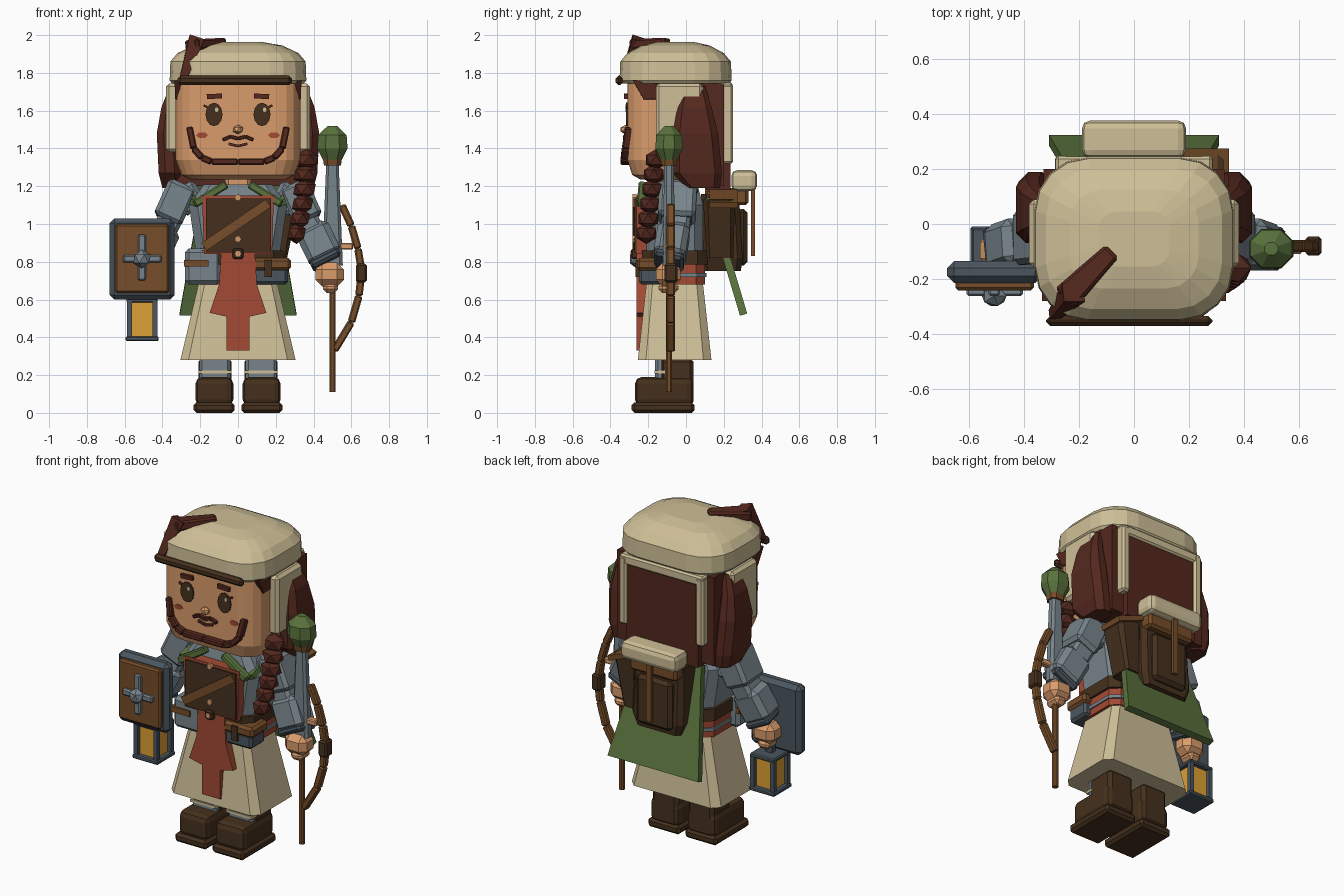
import bpy, bmesh, math
from mathutils import Vector, Matrix

cube = bpy.data.objects.get("Cube")
if cube:
    bpy.data.objects.remove(cube, do_unlink=True)


def material(name, rgb):
    lin = [(c / 255 / 12.92) if c < 11 else ((c / 255 + .055) / 1.055) ** 2.4 for c in rgb] + [1]
    m = bpy.data.materials.new(name)
    m.use_nodes = True
    m.diffuse_color = lin
    m.node_tree.nodes["Principled BSDF"].inputs["Base Color"].default_value = lin
    return m


cream = material("cream cloth", (206, 191, 151))
skin = material("skin", (217, 156, 108))
hair = material("dark red hair", (84, 40, 30))
leather = material("dark leather", (69, 48, 29))
wood = material("brown wood", (118, 77, 41))
steel = material("grey cloth", (119, 132, 139))
slate = material("dark slate", (75, 86, 95))
red = material("red cloth", (163, 74, 52))
green = material("green cloth", (89, 114, 61))
amber = material("amber glass", (222, 160, 52))


def finish(name, bm, mat, bevel=0, segs=1):
    if bevel:
        bmesh.ops.bevel(bm, geom=bm.edges[:], offset=bevel, segments=segs, affect='EDGES', profile=.5)
    bmesh.ops.recalc_face_normals(bm, faces=bm.faces)
    mesh = bpy.data.meshes.new(name)
    bm.to_mesh(mesh)
    bm.free()
    mesh.materials.append(mat)
    ob = bpy.data.objects.new(name, mesh)
    bpy.context.scene.collection.objects.link(ob)
    return ob


def span(name, x, y, z, mat, bevel=0, segs=1):
    """Box given by its (low, high) extent on each axis."""
    bm = bmesh.new()
    size = [abs(a[1] - a[0]) for a in (x, y, z)]
    mid = [sum(a) / 2 for a in (x, y, z)]
    bmesh.ops.create_cube(bm, size=1, matrix=Matrix.Translation(mid) @ Matrix.Diagonal((*size, 1)))
    return finish(name, bm, mat, bevel, segs)


def beam(name, a, b, w, d, mat, bevel=0, taper=1):
    """Box running from a to b; w across the front, d in depth."""
    a, b = Vector(a), Vector(b)
    t = (b - a).normalized()
    side = t.cross(Vector((0, 1, 0))).normalized()
    deep = side.cross(t)
    bm = bmesh.new()
    rings = [[bm.verts.new(p + side * i * w / 2 * k + deep * j * d / 2 * k)
              for i, j in ((-1, -1), (1, -1), (1, 1), (-1, 1))] for p, k in ((a, 1), (b, taper))]
    bm.faces.new(rings[0])
    bm.faces.new(rings[1])
    for i in range(4):
        bm.faces.new((rings[0][i], rings[0][i - 1], rings[1][i - 1], rings[1][i]))
    return finish(name, bm, mat, bevel)


def loft(name, rings, mat, corner=.3, n=1):
    """Stack of rounded rectangles: (z, centre x, centre y, half x, half y)."""
    bm = bmesh.new()
    loops = []
    for z, cx, cy, hx, hy in rings:
        r = corner * min(hx, hy)
        pts = []
        for q, (sx, sy) in enumerate(((1, 1), (-1, 1), (-1, -1), (1, -1))):
            for k in range(n + 1):
                a = math.pi / 2 * (q + k / n)
                pts.append(bm.verts.new((cx + sx * (hx - r) + r * math.cos(a),
                                         cy + sy * (hy - r) + r * math.sin(a), z)))
        loops.append(pts)
    for lo, hi in zip(loops, loops[1:]):
        for i in range(len(lo)):
            bm.faces.new((lo[i - 1], lo[i], hi[i], hi[i - 1]))
    bm.faces.new(loops[0])
    bm.faces.new(loops[-1])
    return finish(name, bm, mat)


def prism(name, pts, y, mat):
    """Outline in x and z, pushed through the y extent."""
    bm = bmesh.new()
    f = bm.faces.new([bm.verts.new((px, y[0], pz)) for px, pz in pts])
    new = bmesh.ops.extrude_face_region(bm, geom=[f])["geom"]
    bmesh.ops.translate(bm, vec=(0, y[1] - y[0], 0), verts=[v for v in new if isinstance(v, bmesh.types.BMVert)])
    return finish(name, bm, mat)


def ball(name, c, r, mat):
    bm = bmesh.new()
    bmesh.ops.create_icosphere(bm, subdivisions=1, radius=1,
                               matrix=Matrix.Translation(c) @ Matrix.Diagonal((*r, 1)))
    return finish(name, bm, mat)


def disc(name, x, y, z, rx, rz, mat, sides=12):
    ring = [(x + rx * math.cos(i * math.tau / sides), z + rz * math.sin(i * math.tau / sides)) for i in range(sides)]
    return prism(name, ring, (y, y + .02), mat)


def chain(name, pts, w, d, mat):
    for a, b in zip(pts, pts[1:]):
        beam(name, a, b, w, d, mat, w * .2)


# Head, hat and hair at the back
loft("head", [(1.235, 0, -.07, .25, .17), (1.26, 0, -.07, .30, .215), (1.34, 0, -.07, .33, .24),
              (1.76, 0, -.07, .33, .24)], skin, .5, 4)
loft("neck", [(1.14, 0, -.08, .07, .07), (1.26, 0, -.08, .07, .07)], skin)
loft("hat", [(1.745, 0, -.055, .35, .285), (1.76, 0, -.055, .362, .297), (1.86, 0, -.055, .358, .293),
             (1.905, 0, -.055, .32, .255), (1.945, 0, -.055, .235, .18), (1.963, 0, -.055, .13, .1)], cream, .65, 4)
span("hat_band", (-.32, .285), (-.372, -.335), (1.735, 1.785), leather, .015)
beam("hat_lock", (-.25, -.27, 1.945), (-.08, -.1, 1.965), .06, .1, hair, .01, .65)
beam("hat_lock_end", (-.22, -.25, 1.98), (-.29, -.33, 1.77), .08, .07, hair, 0, .5)
span("hair_cap", (-.33, .33), (-.03, .2), (1.2, 1.745), hair)
span("hair_back", (-.245, .245), (.1, .235), (1.18, 1.7), hair)
span("hood_back_top", (-.285, .285), (.15, .246), (1.69, 1.75), cream, .01)

for s in (-1, 1):
    span("hood_back_side", (s * .235, s * .288), (.17, .25), (1.32, 1.74), cream, .012)
    span("hood_ear_flap", (s * .31, s * .382), (-.16, .09), (1.38, 1.745), cream, .018)
    loft("side_lock", [(1.19, s * .345, .09, .055, .09), (1.27, s * .36, .06, .06, .13),
                       (1.48, s * .37, .05, .06, .12), (1.62, s * .36, .045, .045, .09),
                       (1.73, s * .33, .04, .03, .06)], hair, .6)
    beam("temple_hair", (s * .318, -.17, 1.76), (s * .325, -.17, 1.66), .035, .22, hair, 0, .5)

    # Face details
    disc("eye", s * .127, -.318, 1.58, .045, .062, leather)
    disc("eye_shine", s * .127 + .014, -.321, 1.605, .01, .013, cream, 6)
    beam("eyebrow", (s * .085, -.315, 1.678), (s * .165, -.315, 1.674), .026, .025, hair)
    beam("eyelash", (s * .162, -.31, 1.618), (s * .182, -.31, 1.628), .012, .02, hair)
    disc("cheek", s * .19, -.313, 1.47, .032, .017, red, 6)
    chain("moustache", [(0, -.322, 1.452), (s * .04, -.322, 1.463), (s * .08, -.318, 1.445)], .018, .025, hair)
    chain("beard", [(0, -.32, 1.33), (s * .14, -.32, 1.33), (s * .19, -.318, 1.35), (s * .235, -.312, 1.4),
                    (s * .257, -.295, 1.51)], .035, .055, hair)
    beam("mouth", (0, -.313, 1.412), (s * .05, -.313, 1.425), .014, .02, hair)
ball("nose", (0, -.32, 1.5), (.03, .03, .025), skin)

# Braid over the left shoulder
for i in range(6):
    ball("braid_bead", (.36 - .004 * i * i / 2, -.16 - .01 * i, 1.34 - .078 * i),
         (.075 - .004 * i, .06, .056), hair)

# Torso, belt and skirt
loft("torso", [(.68, 0, -.06, .2, .15), (.9, 0, -.06, .23, .15), (1.1, 0, -.06, .26, .15),
               (1.21, 0, -.06, .18, .12)], steel)
loft("skirt", [(.28, 0, -.06, .305, .195), (.7, 0, -.06, .205, .148)], cream, .22)
for name, lo, hi, grow, mat in (("sash_low", .68, .72, .012, red), ("sash_trim", .72, .74, .02, steel),
                                ("sash_high", .74, .785, .012, red), ("belt", .785, .86, .025, leather)):
    loft(name, [(z, 0, -.06, .215 + grow, .148 + grow) for z in (lo, hi)], mat)

# Tabard and chest panel
prism("tabard", [(-.19, 1.15), (.19, 1.15), (.18, .84), (.09, .84), (.1, .68), (.15, .53), (.062, .51), (.062, .33),
                 (-.062, .33), (-.062, .51), (-.15, .53), (-.1, .68), (-.09, .84), (-.18, .84)], (-.262, -.2), red)
span("chest_panel", (-.17, .175), (-.272, -.25), (.85, 1.135), leather)
beam("chest_strap", (-.18, -.272, .88), (.16, -.272, 1.11), .05, .02, wood)
span("buckle", (-.028, .028), (-.29, -.25), (.815, .87), leather, .008)
disc("buckle_stud", 0, -.294, .842, .016, .016, skin, 6)
for z in (.92, 1.14):
    disc("panel_stud", 0, -.282, z, .018, .02, skin, 5)
for s in (-1, 1):
    beam("collar", (s * .23, -.235, 1.105), (s * .06, -.225, 1.21), .042, .05, green, .008)
    beam("collar_side", (s * .23, -.21, 1.11), (s * .2, .06, 1.19), .05, .03, green)

# Belt pouches
span("right_pouch", (-.28, -.09), (-.24, -.11), (.68, .87), steel, .02)
span("right_pouch_strap", (-.285, -.155), (-.25, -.11), (.775, .81), wood)
span("left_pouch", (.07, .265), (-.25, -.11), (.68, .77), slate, .015)
span("left_pouch_flap", (.04, .28), (-.26, -.1), (.755, .82), wood, .015)
span("left_pouch_clasp", (.14, .18), (-.268, -.245), (.72, .81), leather)

# Arms, legs and boots
for s in (-1, 1):
    beam("shoulder", (s * .2, -.04, 1.17), (s * .32, -.04, 1.1), .15, .18, steel, .02)
    beam("pauldron", (s * .29, -.04, 1.21), (s * .375, -.05, 1.02), .16, .2, steel, .02)
    beam("upper_sleeve", (s * .32, -.04, 1.1), (s * .44, -.07, .87), .13, .15, steel, .02)
    beam("cuff", (s * .385, -.06, .985), (s * .47, -.09, .81), .185, .17, steel, .03)
    beam("cuff_trim", (s * .455, -.085, .83), (s * .475, -.095, .79), .17, .16, slate, .015)
    span("hand", (s * .41, s * .56), (-.16, -.03), (.67, .795), skin, .035)
    span("fingers", (s * .45, s * .53), (-.145, -.04), (.635, .69), skin, .02)
    span("greave", (s * .04, s * .205), (-.163, -.115), (.17, .3), steel, .015)
    span("greave_trim", (s * .035, s * .21), (-.168, -.11), (.208, .224), cream)
    span("boot_shaft", (s * .035, s * .21), (-.14, .04), (.04, .29), leather, .02)
    span("boot", (s * .025, s * .225), (-.27, .04), (.035, .19), leather, .035, 2)
    span("boot_sole", (s * .018, s * .235), (-.288, .045), (0, .055), leather, .015)

# Shield on the right arm
span("shield_frame", (-.68, -.335), (-.215, -.135), (.6, 1.03), slate, .025)
span("shield_panel", (-.65, -.365), (-.242, -.2), (.635, 1.0), wood, .01)
span("shield_bar_tall", (-.53, -.488), (-.262, -.23), (.7, .945), steel, .008)
span("shield_bar_wide", (-.61, -.405), (-.262, -.23), (.795, .835), steel, .008)
ball("shield_boss", (-.509, -.262, .815), (.05, .042, .05), steel)

# Lantern below the right hand
span("lantern_glass", (-.565, -.45), (-.155, -.04), (.4, .585), amber)
span("lantern_base", (-.595, -.42), (-.185, -.01), (.38, .405), slate, .006)
span("lantern_top", (-.59, -.425), (-.18, -.015), (.585, .61), slate, .006)
span("lantern_handle", (-.53, -.485), (-.115, -.08), (.6, .67), slate)
for x in (-.575, -.44):
    for y in (-.165, -.03):
        span("lantern_post", (x - .013, x + .013), (y - .013, y + .013), (.39, .6), slate)

# Staff and bow in the left hand
loft("staff_rod", [(.11, .5, -.09, .016, .016), (.8, .5, -.09, .016, .016)], wood, .5)
loft("staff_grip", [(.78, .5, -.09, .055, .032), (1.32, .5, -.09, .033, .026)], steel, .5)
loft("staff_cap", [(1.31, .5, -.09, .045, .04), (1.345, .5, -.09, .05, .045)], wood, .5)
loft("staff_crystal", [(1.33, .5, -.09, .045, .04), (1.4, .5, -.09, .08, .072), (1.47, .5, -.09, .075, .068),
                       (1.52, .5, -.09, .025, .022)], green, .6)
chain("bow", [(.55, -.08, 1.1), (.6, -.08, .99), (.635, -.08, .87), (.655, -.08, .75), (.64, -.08, .62),
              (.6, -.08, .48), (.51, -.08, .33)], .04, .045, wood)
span("bow_grip", (.625, .682), (-.115, -.045), (.69, .79), leather, .01)
span("bow_nock", (.52, .61), (-.11, -.07), (.865, .9), skin, .006)

# Cape, sloping back from the shoulders
bm = bmesh.new()
corners = [(-.2, .12, 1.14), (.2, .12, 1.14), (.31, .305, .52), (-.31, .305, .52)]
face = bm.faces.new([bm.verts.new(p) for p in corners])
cape = finish("cape", bm, green)
solid = cape.modifiers.new("thickness", 'SOLIDIFY')
solid.thickness = .04
solid.offset = 0

# Backpack with bedroll and side quiver
loft("backpack", [(.75, 0, .19, .15, .1), (.82, 0, .19, .175, .11), (1.16, 0, .18, .165, .1)], leather, .25)
span("backpack_pocket", (-.12, .12), (.27, .325), (.78, 1.08), leather, .02)
span("backpack_lid", (-.16, .16), (.1, .33), (1.1, 1.19), wood, .015)
span("backpack_long_strap", (-.016, .016), (.345, .365), (.83, 1.18), wood)
span("bedroll", (-.19, .19), (.24, .377), (1.175, 1.285), cream, .03, 2)
loft("side_quiver", [(.82, .21, .18, .05, .07), (1.13, .24, .175, .085, .085)], leather)
beam("quiver_rim", (.16, .2, 1.17), (.34, .2, 1.1), .03, .15, wood)
